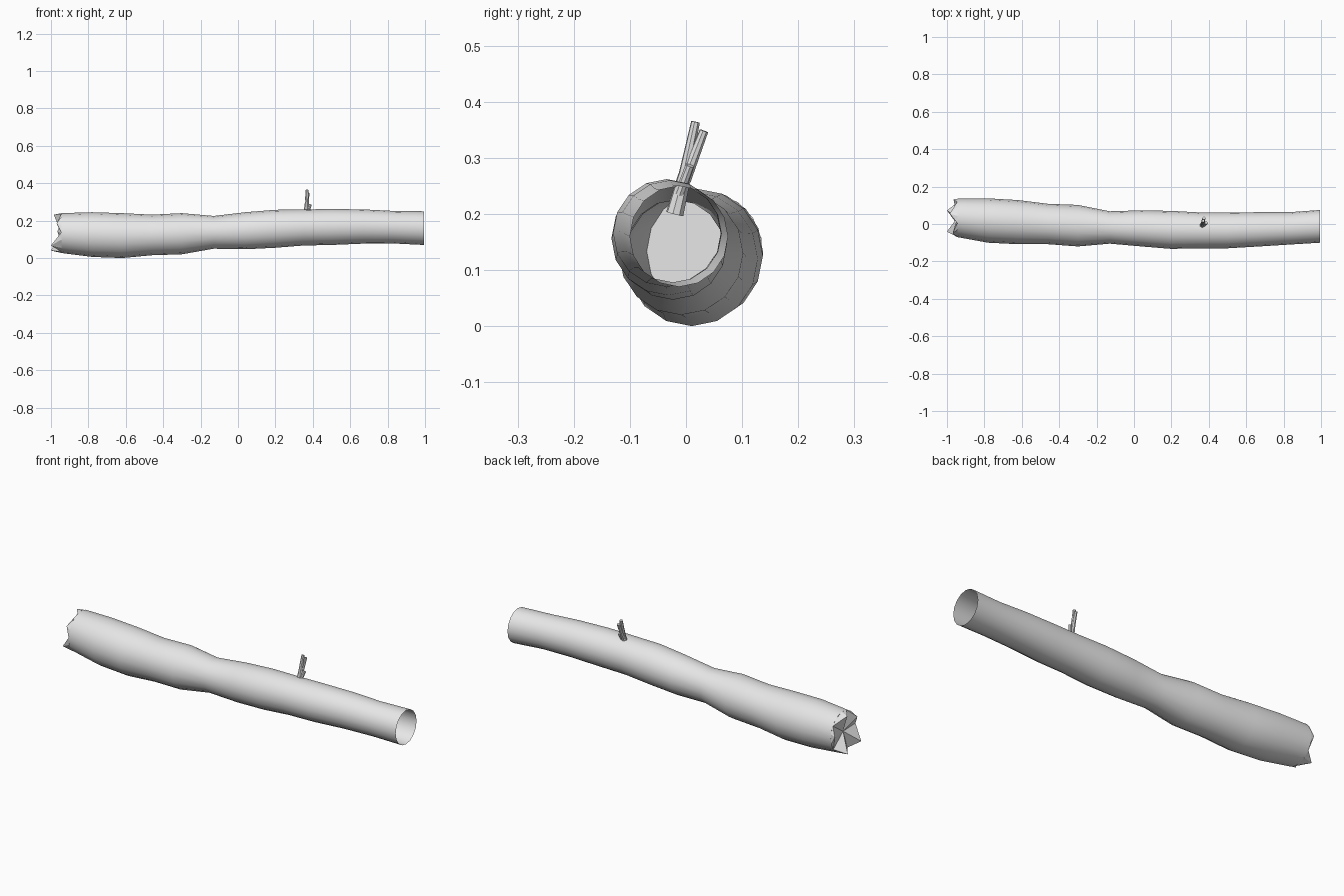
import bpy
import bmesh
from math import sin, cos, radians, tau
from mathutils import Vector

cube = bpy.data.objects.get("Cube")
if cube:
    bpy.data.objects.remove(cube, do_unlink=True)

SIDES = 16

# Single bark colour
bark = bpy.data.materials.new("pale_grey_bark")
bark.use_nodes = True
bark.diffuse_color = (0.8, 0.8, 0.8, 1)
bark.node_tree.nodes["Principled BSDF"].inputs["Base Color"].default_value = (0.8, 0.8, 0.8, 1)


def finish(bm, name, smooth):
    """Turn a bmesh into a named, coloured object."""
    mesh = bpy.data.meshes.new(name)
    bm.to_mesh(mesh)
    bm.free()
    obj = bpy.data.objects.new(name, mesh)
    bpy.context.collection.objects.link(obj)
    mesh.materials.append(bark)
    if smooth:
        bpy.ops.object.select_all(action="DESELECT")
        obj.select_set(True)
        bpy.context.view_layer.objects.active = obj
        bpy.ops.object.shade_smooth_by_angle(angle=radians(40))
    return obj


def bridge(bm, rings):
    """Skin neighbouring rings of vertices with quads."""
    for a, b in zip(rings, rings[1:]):
        n = len(a)
        for i in range(n):
            j = (i + 1) % n
            bm.faces.new((a[i], a[j], b[j], b[i]))


# Trunk sections: x, lowest y, highest y, lowest z, highest z
sections = [
    (-.945, -.07, .137, .027, .24),
    (-.78, -.1, .137, .006, .245),
    (-.62, -.108, .128, 0, .24),
    (-.46, -.108, .108, .015, .232),
    (-.3, -.12, .102, .02, .24),
    (-.13, -.105, .068, .05, .225),
    (.04, -.12, .073, .047, .245),
    (.2, -.133, .07, .055, .258),
    (.35, -.13, .062, .067, .26),
    (.5, -.13, .062, .07, .262),
    (.67, -.12, .063, .077, .26),
    (.83, -.11, .063, .078, .252),
    (.995, -.1, .075, .07, .25),
]


def section_point(section, angle):
    x, y0, y1, z0, z1 = section
    return Vector((x, (y0 + y1) / 2 + (y1 - y0) / 2 * cos(angle),
                   (z0 + z1) / 2 + (z1 - z0) / 2 * sin(angle)))


# Hollow trunk, open at the thin end
bm = bmesh.new()
rings = [[bm.verts.new(section_point(s, tau * i / SIDES)) for i in range(SIDES)]
         for s in sections]
bridge(bm, rings)
bm.faces.new(rings[0])
bmesh.ops.recalc_face_normals(bm, faces=bm.faces)
finish(bm, "log_trunk", True)

# Jagged splinters fanning round the broken end
end = sections[0]
heart = (section_point(end, 0) + section_point(end, tau / 2)) / 2
reach = [.04, .025, .055, .055, .02]
step = tau / len(reach)
bm = bmesh.new()
for k, length in enumerate(reach):
    mid = radians(70) + k * step
    corners = [heart] + [section_point(end, mid + step * t) for t in (-.5, -.2, .2, .5)]
    base = [bm.verts.new(p) for p in corners]
    tip_point = section_point(end, mid + step * .1).lerp(heart, .05)
    tip = bm.verts.new(tip_point - Vector((length, 0, 0)))
    for a, b in zip(base, base[1:] + base[:1]):
        bm.faces.new((a, b, tip))
    bm.faces.new(base)
bmesh.ops.recalc_face_normals(bm, faces=bm.faces)
finish(bm, "broken_end_splinters", False)


def twig(name, start, stop, r0, r1, sides=8):
    """Tapered round stick between two points."""
    start, stop = Vector(start), Vector(stop)
    turn = (stop - start).to_track_quat("Z", "Y")
    bm = bmesh.new()
    rings = []
    for centre, r in ((start, r0), (stop, r1)):
        rings.append([bm.verts.new(centre + turn @ Vector((r * cos(tau * i / sides),
                                                           r * sin(tau * i / sides), 0)))
                      for i in range(sides)])
    bridge(bm, rings)
    for ring in rings:
        bm.faces.new(ring)
    bmesh.ops.recalc_face_normals(bm, faces=bm.faces)
    finish(bm, name, True)


# Forked twig growing from the top of the trunk
twig("twig_stem", (.362, -.02, .2), (.366, -.002, .27), .016, .012)
twig("twig_tall_fork", (.365, -.006, .255), (.37, .017, .364), .011, .008)
twig("twig_back_fork", (.367, -.002, .26), (.374, .032, .348), .011, .008)
twig("twig_short_fork", (.37, -.012, .235), (.386, .007, .286), .009, .008)
